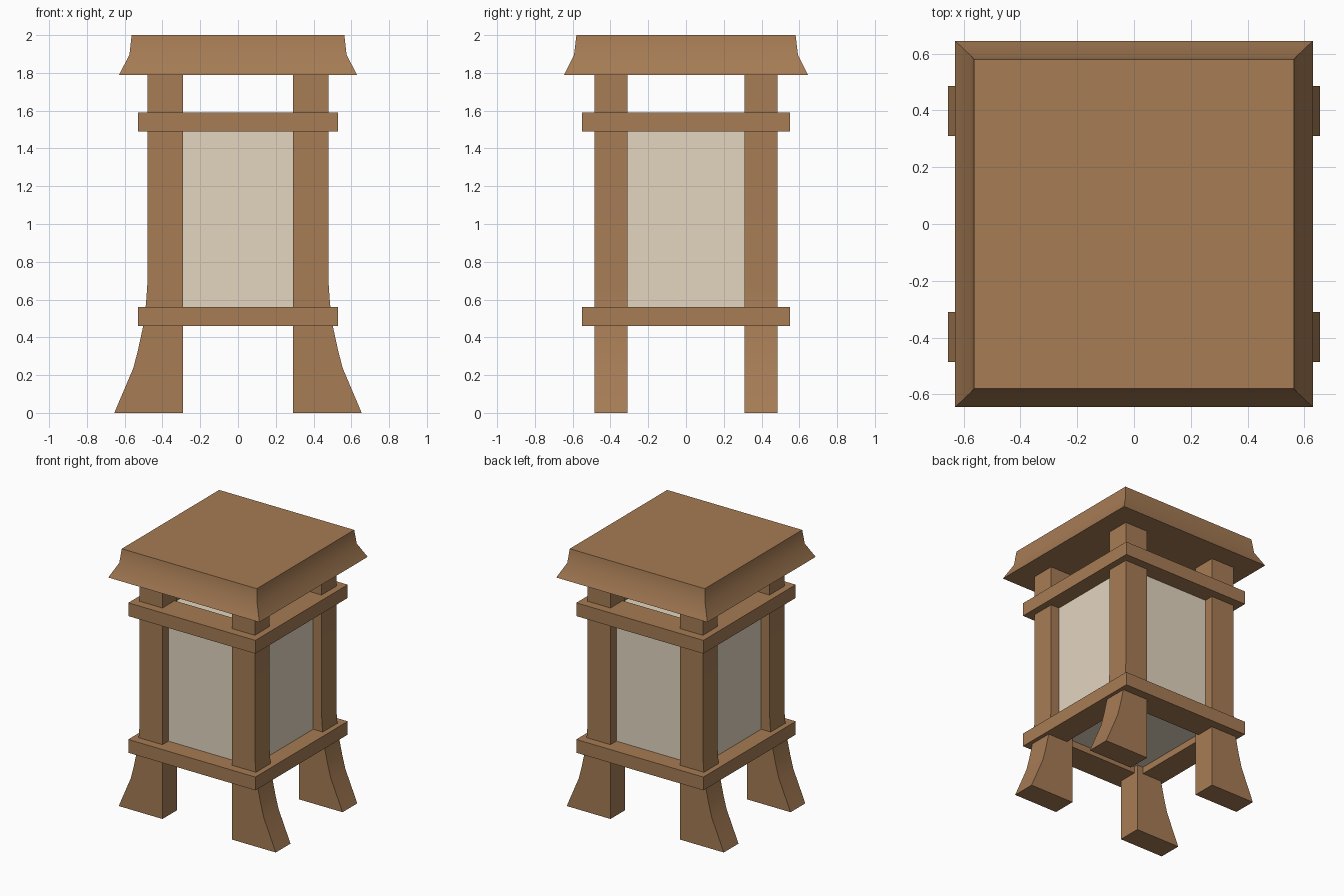
import bpy, bmesh, math

if "Cube" in bpy.data.objects:
    bpy.data.objects.remove(bpy.data.objects["Cube"])


def material(name, rgb):
    m = bpy.data.materials.new(name)
    m.diffuse_color = (*rgb, 1.0)
    m.use_nodes = True
    m.node_tree.nodes["Principled BSDF"].inputs["Base Color"].default_value = m.diffuse_color
    return m


WOOD = material("warm brown wood", (0.38, 0.20, 0.09))
PAPER = material("cream paper", (0.77, 0.67, 0.53))


def finish(bm, name, mat, smooth=False):
    bmesh.ops.recalc_face_normals(bm, faces=bm.faces[:])
    me = bpy.data.meshes.new(name)
    bm.to_mesh(me)
    bm.free()
    me.materials.append(mat)
    ob = bpy.data.objects.new(name, me)
    bpy.context.collection.objects.link(ob)
    if smooth:
        bpy.ops.object.select_all(action='DESELECT')
        ob.select_set(True)
        bpy.context.view_layer.objects.active = ob
        bpy.ops.object.shade_smooth_by_angle(angle=math.radians(30))
    return ob


def loft(bm, rings, closed=False):
    """Rectangular rings (half x, half y, z) joined in order."""
    loops = [[bm.verts.new((sx * x, sy * y, z))
              for sx, sy in ((-1, -1), (1, -1), (1, 1), (-1, 1))]
             for x, y, z in rings]
    pairs = list(zip(loops, loops[1:]))
    if closed:
        pairs.append((loops[-1], loops[0]))
    for a, b in pairs:
        for i in range(4):
            j = (i + 1) % 4
            bm.faces.new((a[i], a[j], b[j], b[i]))
    if not closed:
        bm.faces.new(loops[0][::-1])
        bm.faces.new(loops[-1])


# Roof: flat slab with flared eaves
bm = bmesh.new()
loft(bm, [(0.63, 0.645, 1.79), (0.575, 0.593, 1.895), (0.563, 0.58, 2.0)])
finish(bm, "roof", WOOD, smooth=True)

# Lower and upper rail frames
for name, z0, z1 in (("lower_rail_frame", 0.46, 0.56), ("upper_rail_frame", 1.49, 1.59)):
    bm = bmesh.new()
    loft(bm, [(0.53, 0.55, z0), (0.53, 0.55, z1), (0.34, 0.34, z1), (0.34, 0.34, z0)],
         closed=True)
    finish(bm, name, WOOD)

# Paper shade box
bm = bmesh.new()
loft(bm, [(0.41, 0.415, 0.51), (0.41, 0.415, 1.54)])
finish(bm, "paper_shade", PAPER)

# Corner posts with flared feet
profile = [(0.29, 0), (0.655, 0), (0.555, 0.235), (0.53, 0.33), (0.502, 0.46),
           (0.487, 0.58), (0.48, 0.68), (0.48, 1.8), (0.29, 1.8)]
for side_x, sx in (("left", -1), ("right", 1)):
    for side_y, sy in (("front", -1), ("back", 1)):
        bm = bmesh.new()
        face = bm.faces.new([bm.verts.new((sx * x, sy * 0.31, z)) for x, z in profile])
        ext = bmesh.ops.extrude_face_region(bm, geom=[face], use_keep_orig=True)
        verts = [g for g in ext["geom"] if isinstance(g, bmesh.types.BMVert)]
        bmesh.ops.translate(bm, verts=verts, vec=(0, sy * 0.175, 0))
        finish(bm, f"{side_y}_{side_x}_post", WOOD, smooth=True)
